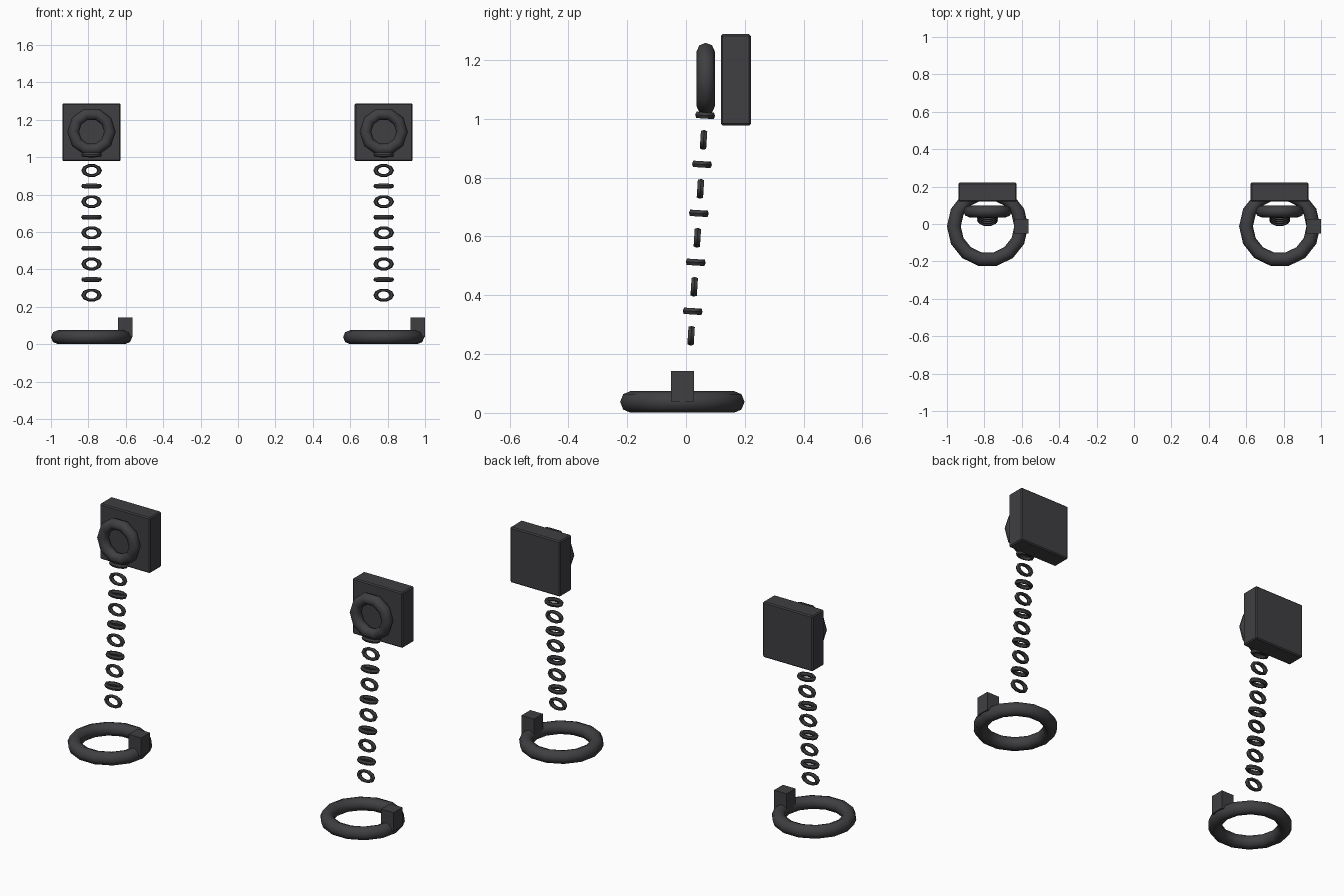
import bpy
from math import radians, pi

if "Cube" in bpy.data.objects:
    bpy.data.objects.remove(bpy.data.objects["Cube"])

dark = bpy.data.materials.new("dark_iron")
dark.diffuse_color = (0.05, 0.05, 0.055, 1)
dark.use_nodes = True
dark.node_tree.nodes["Principled BSDF"].inputs["Base Color"].default_value = dark.diffuse_color


def finish(name):
    ob = bpy.context.object
    ob.name = name
    ob.data.materials.append(dark)
    return ob


def ring(name, loc, major, minor, segs, sides, tilt=0.0, squash=1.0):
    bpy.ops.mesh.primitive_torus_add(location=loc, rotation=(tilt, 0, 0),
                                     major_radius=major, minor_radius=minor,
                                     major_segments=segs, minor_segments=sides)
    ob = finish(name)
    ob.scale = (1, squash, 1)
    bpy.ops.object.shade_smooth_by_angle(angle=radians(50))


def box(name, loc, size, bevel=0.0):
    bpy.ops.mesh.primitive_cube_add(size=1, location=loc)
    ob = finish(name)
    ob.scale = size
    bpy.ops.object.transform_apply(location=False, rotation=False, scale=True)
    if bevel:
        mod = ob.modifiers.new("edge_bevel", "BEVEL")
        mod.width = bevel
        mod.segments = 1


def shackle(side, x):
    # wall plate with its upright mounting ring
    box(side + "_wall_plate", (x, 0.17, 1.133), (0.31, 0.102, 0.31), 0.006)
    ring(side + "_wall_ring", (x, 0.067, 1.136), 0.098, 0.031, 10, 8, pi / 2)
    # chain: links alternate flat and upright, leaning slightly
    lean = radians(-3.6)
    for i in range(10):
        ring(f"{side}_chain_link_{i + 1}",
             (x, 0.065 - 0.0053 * i, 1.012 - 0.0833 * i),
             0.043, 0.0125, 10, 6, lean + (i % 2) * pi / 2, 0.64)
    # cuff lying on the ground with its lock block
    ring(side + "_cuff", (x, -0.0125, 0.0375), 0.18, 0.037, 14, 8)
    box(side + "_cuff_lock", (x + 0.181, -0.0125, 0.091), (0.078, 0.078, 0.104))


shackle("left", -0.783)
shackle("right", 0.779)
